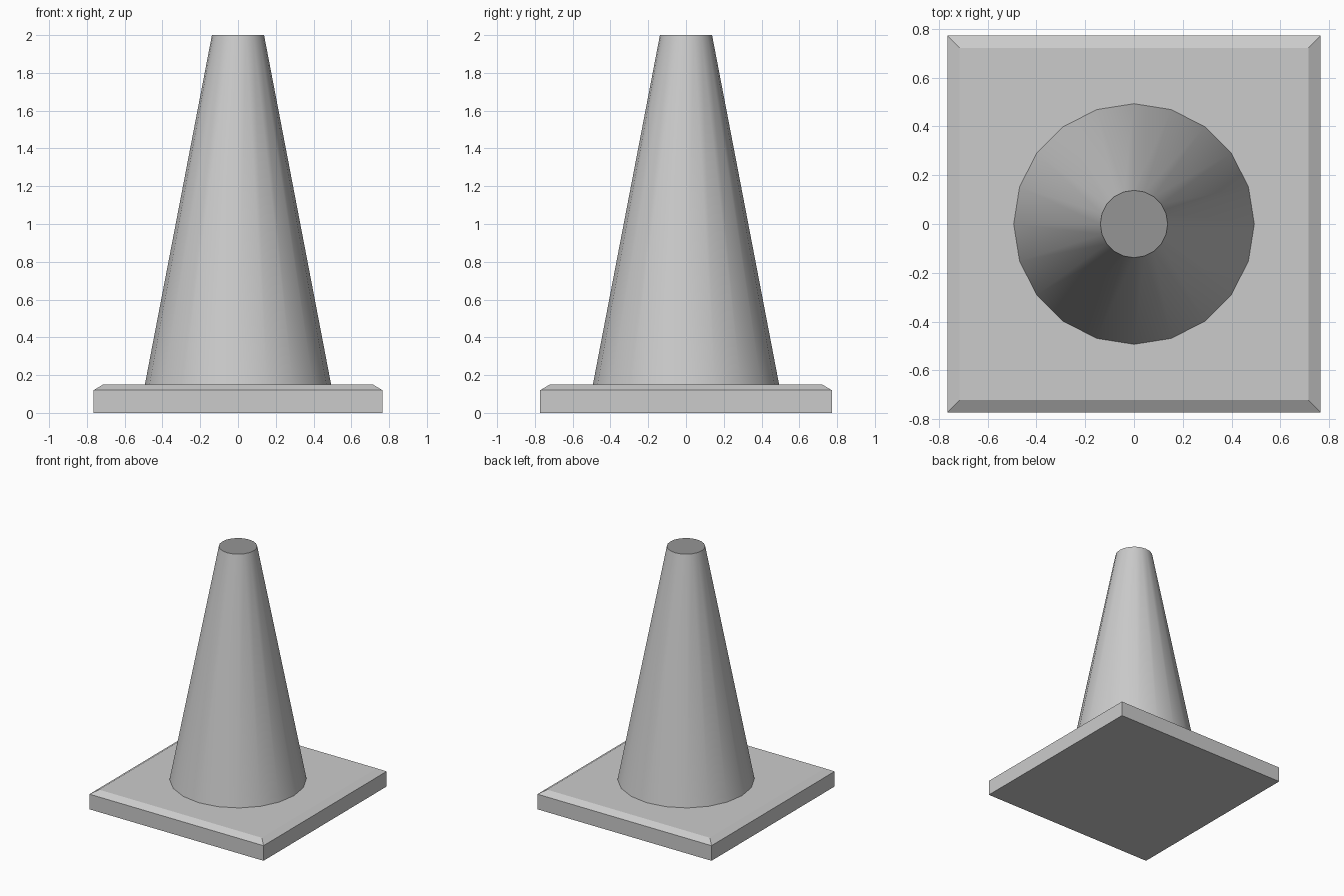
import bpy, bmesh, math
from mathutils import Vector

if "Cube" in bpy.data.objects:
    bpy.data.objects.remove(bpy.data.objects["Cube"])


def make_object(name, bm):
    bmesh.ops.recalc_face_normals(bm, faces=bm.faces[:])
    mesh = bpy.data.meshes.new(name)
    bm.to_mesh(mesh)
    bm.free()
    obj = bpy.data.objects.new(name, mesh)
    bpy.context.collection.objects.link(obj)
    return obj


def loft(bm, rings):
    """Skin a stack of closed rings and cap both ends."""
    loops = [[bm.verts.new(p) for p in ring] for ring in rings]
    for low, high in zip(loops, loops[1:]):
        n = len(low)
        for i in range(n):
            j = (i + 1) % n
            bm.faces.new((low[i], low[j], high[j], high[i]))
    bm.faces.new(loops[0][::-1])
    bm.faces.new(loops[-1])


def rectangle(hx, hy, z):
    return [(-hx, -hy, z), (hx, -hy, z), (hx, hy, z), (-hx, hy, z)]


def circle(radius, z, sides=20):
    return [(radius * math.cos(math.tau * i / sides),
             radius * math.sin(math.tau * i / sides), z) for i in range(sides)]


# Square foot plate with a chamfered upper rim
bm = bmesh.new()
loft(bm, [rectangle(0.765, 0.772, 0), rectangle(0.765, 0.772, 0.12),
          rectangle(0.715, 0.722, 0.15)])
make_object("base_plate", bm)

# Tapered 20-sided body: smooth sides, flat ends
bm = bmesh.new()
loft(bm, [circle(0.493, 0.15), circle(0.138, 2.0)])
body = make_object("cone_body", bm)

# Darker grey tip
grey = bpy.data.materials.new("body_grey")
grey.diffuse_color = (0.8, 0.8, 0.8, 1)
grey.use_nodes = True
grey.node_tree.nodes["Principled BSDF"].inputs["Base Color"].default_value = grey.diffuse_color
dark = bpy.data.materials.new("tip_dark_grey")
dark.diffuse_color = (0.3, 0.3, 0.3, 1)
dark.use_nodes = True
dark.node_tree.nodes["Principled BSDF"].inputs["Base Color"].default_value = dark.diffuse_color
body.data.materials.append(grey)
body.data.materials.append(dark)
for face in body.data.polygons:
    face.use_smooth = len(face.vertices) == 4
    face.material_index = 1 if face.normal.z > 0.9 else 0
